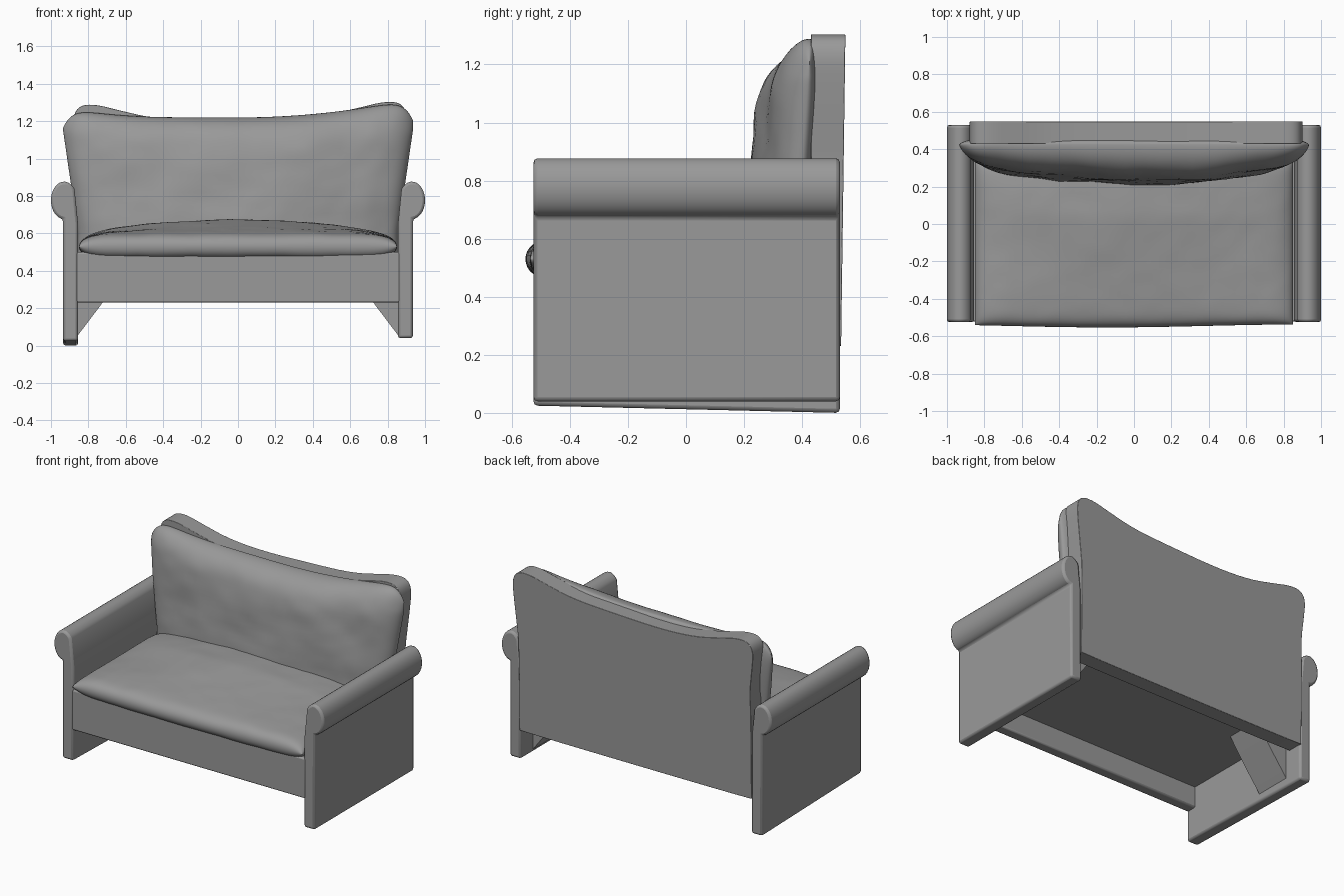
import bpy, bmesh, math
from mathutils import Vector, noise

cube = bpy.data.objects.get("Cube")
if cube:
    bpy.data.objects.remove(cube)

grey = bpy.data.materials.new("plain_grey")
grey.use_nodes = True
COLOUR = (0.32, 0.32, 0.32, 1)
grey.diffuse_color = COLOUR
grey.node_tree.nodes["Principled BSDF"].inputs["Base Color"].default_value = COLOUR


def finish(name, bm, bevel=0.0, angle=40):
    bmesh.ops.recalc_face_normals(bm, faces=bm.faces)
    mesh = bpy.data.meshes.new(name)
    bm.to_mesh(mesh)
    bm.free()
    mesh.materials.append(grey)
    obj = bpy.data.objects.new(name, mesh)
    bpy.context.collection.objects.link(obj)
    if bevel:
        mod = obj.modifiers.new("soft_edges", "BEVEL")
        mod.width, mod.segments = bevel, 2
        mod.limit_method, mod.angle_limit = "ANGLE", math.radians(50)
    bpy.ops.object.select_all(action="DESELECT")
    obj.select_set(True)
    bpy.context.view_layer.objects.active = obj
    bpy.ops.object.shade_smooth_by_angle(angle=math.radians(angle))
    return obj


def prism(profile, y0, y1, shape=None):
    """Extrude an x-z outline along y, with an optional change to each vertex."""
    bm = bmesh.new()
    face = bm.faces.new([bm.verts.new((x, y0, z)) for x, z in profile])
    out = bmesh.ops.extrude_face_region(bm, geom=[face])["geom"]
    for v in out:
        if isinstance(v, bmesh.types.BMVert):
            v.co.y = y1
    if shape:
        for v in bm.verts:
            shape(v.co)
    return bm


def box(name, x, y0, y1, z0, z1, bevel=0.0):
    return finish(name, prism([(-x, z0), (x, z0), (x, z1), (-x, z1)], y0, y1), bevel)


def rounded(points, passes=2):
    """Cut the corners of a closed outline."""
    for _ in range(passes):
        new = []
        for a, b in zip(points, points[1:] + points[:1]):
            a, b = Vector(a), Vector(b)
            new += [a.lerp(b, 0.25), a.lerp(b, 0.75)]
        points = new
    return [tuple(p) for p in points]


def pillow(name, surface, nu=64, nv=40):
    """Two mirrored sheets over u, v in -1..1 that meet at the rim."""
    bm = bmesh.new()
    for side in (1, -1):
        rows = []
        for j in range(nv + 1):
            v = math.sin(math.pi * (j / nv - 0.5))
            rows.append([bm.verts.new(surface(math.sin(math.pi * (i / nu - 0.5)), v, side))
                         for i in range(nu + 1)])
        for a, b in zip(rows, rows[1:]):
            for i in range(nu):
                bm.faces.new((a[i], a[i + 1], b[i + 1], b[i]))
    bmesh.ops.remove_doubles(bm, verts=bm.verts, dist=0.0003)
    return finish(name, bm, angle=60)


def rim(u, v, pu, pv):
    return math.sqrt(max(0, (1 - abs(u) ** pu) * (1 - abs(v) ** pv)))


def wrinkle(x, y, size):
    return size * (noise.noise(Vector((x * 4, y * 4, 1))) + 0.4 * noise.noise(Vector((x * 11, y * 11, 5))))


# Side panels with rolled arms, and the sloped braces under the seat
for side, label, foot in ((1, "left", 0.04), (-1, "right", 0.025)):
    roll = [(0.93 + 0.07 * math.cos(math.radians(a)), 0.777 + 0.1 * math.sin(math.radians(a)))
            for a in range(-85, 151, 12)]
    outline = roll + [(0.855, 0.65), (0.855, foot), (0.935, foot)]

    def tilt(co):
        if side < 0 and co.z < 0.1 and co.y > 0:
            co.z = 0.0

    finish(label + "_arm_panel",
           prism([(side * x, z) for x, z in outline], -0.525, 0.53, tilt), 0.014)
    brace = [(0.86, 0.05), (0.86, 0.38), (0.62, 0.38), (0.735, 0.215)]
    finish(label + "_brace", prism([(side * x, z) for x, z in brace], 0.15, 0.4))

# Frame below the cushions
box("front_apron", 0.87, -0.522, -0.45, 0.23, 0.5, 0.01)
box("seat_board", 0.87, -0.48, 0.5, 0.37, 0.5)

# Back shell with raised ears
half = [(0.86, 0.23), (0.86, 0.24), (0.86, 0.82), (0.875, 0.95), (0.895, 1.12), (0.905, 1.24),
        (0.87, 1.30), (0.78, 1.305), (0.66, 1.275), (0.46, 1.23), (0.2, 1.215)]
mirror = [(-x * (0.975 if z > 0.9 else 1), z - (0.015 if z > 1.2 else 0)) for x, z in reversed(half)]


def lean(co):
    if co.y > 0.5:
        co.y += 0.018 * co.z / 1.3


finish("back_shell", prism(rounded(half + mirror), 0.43, 0.531, lean), 0.012)


# Seat cushion, crowned towards the back
def seat(u, v, side):
    e = rim(u, v, 14, 14)
    x = 0.85 * u
    y = -0.1 + 0.445 * v
    y -= 0.008 * math.sin(3 * x + 2) * max(0, -v) ** 6
    crown = 0.08 * (1 - u * u) * min(1, (v + 1) * 0.75)
    height = 0.065 + crown if side > 0 else 0.068
    return x, y, 0.53 + side * e * (height + wrinkle(x, y, 0.006))


pillow("seat_cushion", seat)


# Back cushion, wider and eared at the top
def back(u, v, side):
    rise = 0.1 * u * u if u > 0 else 0.06 * u ** 4
    top = 1.22 + rise - 0.115 * abs(u) ** 20
    z = 0.42 + (top - 0.42) * (v + 1) / 2
    widen = min(1, max(0, (z - 0.6) / 0.55))
    x = u * (0.855 + 0.08 * widen)
    e = rim(u, v, 10, 5)
    deep = 0.095 + 0.065 * (1 - u * u) + 0.02 * math.exp(-((x - 0.25) / 0.3) ** 2)
    depth = deep + wrinkle(x, z, 0.012) if side > 0 else 0.055
    return x, 0.395 + 0.03 * v - side * e * depth, z


pillow("back_cushion", back)
